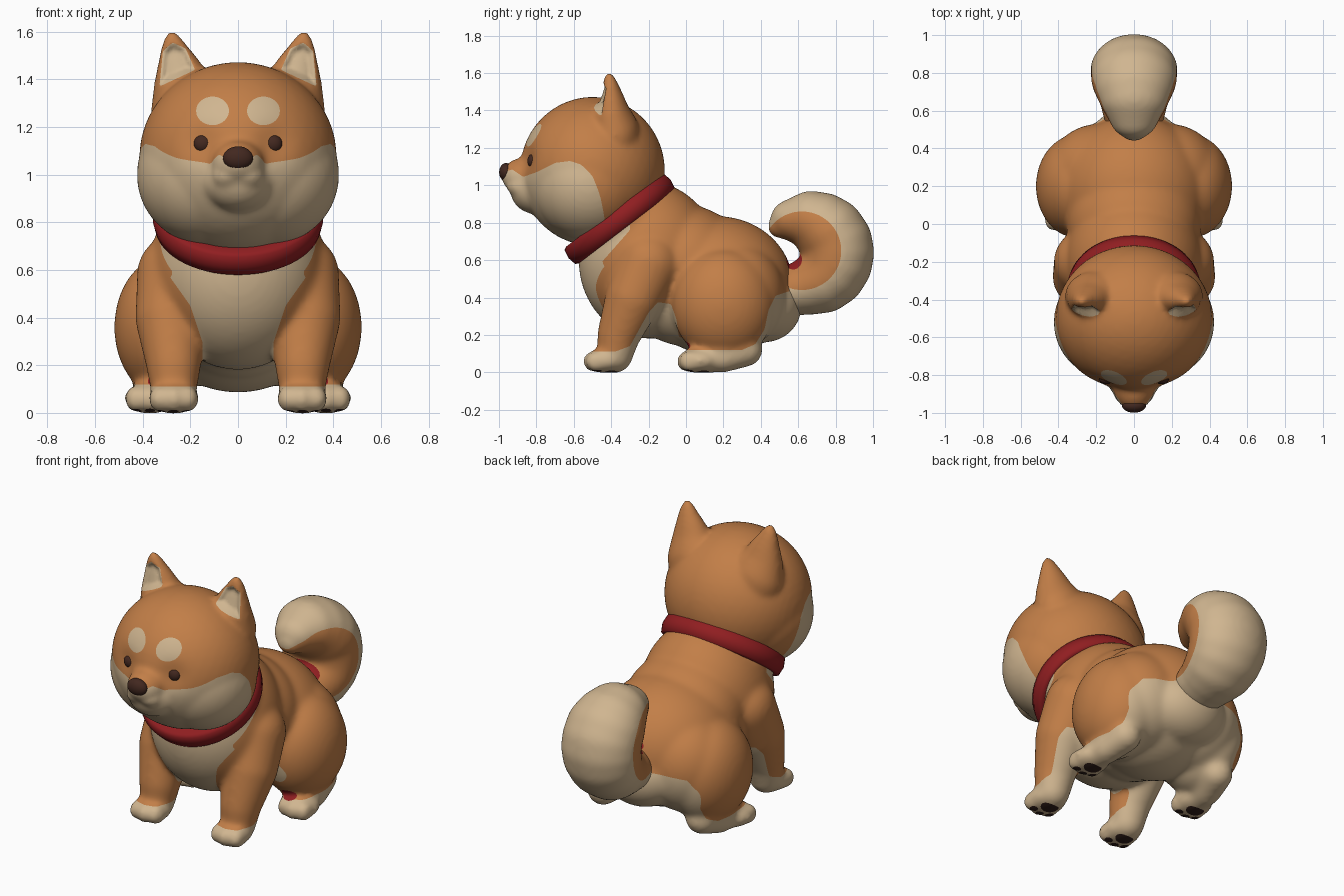
import bpy, bmesh, math
from mathutils import Vector, Matrix

if "Cube" in bpy.data.objects:
    bpy.data.objects.remove(bpy.data.objects["Cube"], do_unlink=True)


def material(name, colour):
    mat = bpy.data.materials.new(name)
    mat.use_nodes = True
    mat.diffuse_color = (*colour, 1)
    mat.node_tree.nodes["Principled BSDF"].inputs["Base Color"].default_value = (*colour, 1)
    return mat


ORANGE, CREAM, RED, BROWN, PAD = range(5)
MATERIALS = [
    material("orange fur", (0.54, 0.21, 0.064)),
    material("cream fur", (0.63, 0.465, 0.28)),
    material("red collar", (0.28, 0.013, 0.015)),
    material("dark brown", (0.055, 0.021, 0.014)),
    material("paw pad", (0.03, 0.013, 0.01)),
]


# ---------- shape helpers ----------
def ball(bm, centre, radii, mirror=False):
    for side in ((1, -1) if mirror else (1,)):
        place = Matrix.Translation((centre[0] * side, centre[1], centre[2]))
        bmesh.ops.create_icosphere(bm, subdivisions=4, radius=1,
                                   matrix=place @ Matrix.Diagonal((*radii, 1)))


def limb(bm, points, scale=(1, 1, 1), mirror=False, steps=6):
    """Chain of balls along x, y, z, radius points."""
    for a, b in zip(points, points[1:]):
        for i in range(steps + 1):
            x, y, z, r = Vector(a).lerp(Vector(b), i / steps)
            ball(bm, (x, y, z), [r * s for s in scale], mirror)


def finish(bm, name, index=None):
    mesh = bpy.data.meshes.new(name)
    bm.to_mesh(mesh)
    bm.free()
    for mat in MATERIALS:
        mesh.materials.append(mat)
    for face in mesh.polygons:
        face.use_smooth = True
        if index is not None:
            face.material_index = index
    obj = bpy.data.objects.new(name, mesh)
    bpy.context.collection.objects.link(obj)
    return obj


def blend(bm, name, smoothing):
    """Fuse the balls into one soft skin and return it as a new bmesh."""
    obj = finish(bm, name)
    remesh = obj.modifiers.new("fuse", 'REMESH')
    remesh.mode = 'VOXEL'
    remesh.voxel_size = 0.014
    smooth = obj.modifiers.new("soften", 'SMOOTH')
    smooth.factor = 0.5
    smooth.iterations = smoothing
    graph = bpy.context.evaluated_depsgraph_get()
    mesh = bpy.data.meshes.new_from_object(obj.evaluated_get(graph))
    bpy.data.objects.remove(obj, do_unlink=True)
    skin = bmesh.new()
    skin.from_mesh(mesh)
    bpy.data.meshes.remove(mesh)
    for face in skin.faces:
        face.material_index = ORANGE
    return skin


def paint(bm, field, index):
    """Cut the skin where the field is zero and colour the positive side."""
    value = {v: field(v.co) for v in bm.verts}
    cuts = []
    for edge in list(bm.edges):
        a, b = edge.verts
        if value[a] * value[b] < 0:
            t = value[a] / (value[a] - value[b])
            cuts.append(bmesh.utils.edge_split(edge, a, min(max(t, 0.03), 0.97))[1])
    for v in cuts:
        value[v] = 0
    bmesh.ops.connect_verts(bm, verts=cuts)
    for face in bm.faces:
        if sum(value[v] for v in face.verts) > 0:
            face.material_index = index


def curve(points, t):
    """Piecewise profile, clamped at both ends."""
    if t <= points[0][0]:
        return points[0][1]
    for (a, u), (b, v) in zip(points, points[1:]):
        if t <= b:
            return u + (v - u) * (t - a) / (b - a)
    return points[-1][1]


def oval(u, v, ru, rv):
    return (1 - math.hypot(u / ru, v / rv)) * min(ru, rv)


# ---------- colour rules ----------
CHEEK = [(-1, 1.06), (-.93, 1.085), (-.87, 1.045), (-.8, 1.07), (-.7, 1.12), (-.62, 1.13),
         (-.56, 1.11), (-.5, 1.05), (-.46, .95), (-.43, .8), (-.41, .5)]
EAR = [(.33, 1.37), (.315, 1.52), (.275, 1.555), (.22, 1.53), (.18, 1.44)]
UNDER = [(-.38, .11), (-.3, .14), (-.245, .24), (-.2, .32), (-.15, .375), (-.08, .365),
         (-.05, .28), (-.03, .12), (.3, .12), (.37, .15), (.42, .23), (.44, .33), (.48, .41), (.6, .45)]
BIB = [(.3, .15), (.45, .2), (.59, .3), (.68, .35), (.76, .38)]
BIB_EDGE = [(.3, -.3), (.5, -.39), (.59, -.45), (.76, -.3)]


def cheeks(p):
    return curve(CHEEK, p.y) - p.z


def brows(p):
    return min(oval(abs(p.x) - .107, p.z - 1.268, .069, .06), -.6 - p.y)


def inner_ear(p):
    x = abs(p.x)
    depth = -.405 - p.y
    for (ax, az), (bx, bz) in zip(EAR, EAR[1:] + EAR[:1]):
        side = (bz - az) * (x - ax) - (bx - ax) * (p.z - az)
        depth = min(depth, -side / math.hypot(bx - ax, bz - az))
    return depth


def underside(p):
    x = abs(p.x)
    belly = min(.4 - p.z, curve([(-.1, .15), (.1, .26)], p.y) - x)
    bib = min(curve(BIB, p.z) - x, curve(BIB_EDGE, p.z) - p.y)
    return max(curve(UNDER, p.y) - p.z, belly, bib)


def pads(p):
    best = -1
    for cx, cy in ((.27, -.49), (.37, 0)):
        x, y = abs(p.x) - cx, p.y - cy
        best = max(best, oval(x, y - .085, .055, .042))
        for toe in (-1, 0, 1):
            best = max(best, oval(x - toe * .055, y - abs(toe) * .015, .022, .026))
    return min(best, .035 - p.z)


def tail_outside(p):
    return math.hypot(p.y - .62, p.z - .65) - .21


def tail_shadow(p):
    return 1 - Vector((p.x / .17, (p.y - .58) / .05, (p.z - .59) / .055)).length


def foot_shadow(p):
    return 1 - Vector(((abs(p.x) - .33) / .05, (p.y - .01) / .05, (p.z - .135) / .03)).length


# ---------- head ----------
bm = bmesh.new()
ball(bm, (0, -.5, 1.075), (.415, .388, .398))
ball(bm, (.13, -.52, 1.0), (.295, .3, .295), True)
ball(bm, (0, -.87, 1.05), (.11, .118, .096))
ball(bm, (0, -.8, .975), (.15, .14, .13))
ball(bm, (.045, -.87, .995), (.07, .09, .06), True)
ball(bm, (0, -.85, .93), (.065, .075, .055))
limb(bm, [(.2, -.38, 1.27, .165), (.23, -.395, 1.36, .125), (.25, -.4, 1.45, .088),
          (.27, -.405, 1.53, .053), (.275, -.41, 1.57, .034)], (1, .8, 1), True)
bm = blend(bm, "head", 11)
for v in bm.verts:
    # hollow the ears and press in the eye sockets
    socket = math.hypot(abs(v.co.x) - .155, v.co.z - 1.13) / .08
    v.co.y += max(0, min(inner_ear(v.co) * 1.2, .03))
    if v.co.y < -.6:
        v.co.y += .022 * math.exp(-socket * socket)
paint(bm, cheeks, CREAM)
paint(bm, brows, CREAM)
paint(bm, inner_ear, CREAM)
finish(bm, "head")

# ---------- nose and eyes ----------
bm = bmesh.new()
ball(bm, (0, -.962, 1.07), (.063, .037, .049))
finish(bm, "nose", BROWN)
bm = bmesh.new()
ball(bm, (.147, -.818, 1.13), (.039, .03, .038), True)
finish(bm, "eyes", BROWN)

# ---------- body, legs and paws ----------
bm = bmesh.new()
ball(bm, (0, .17, .46), (.4, .405, .375))
ball(bm, (0, -.2, .6), (.37, .375, .42))
ball(bm, (0, .0, .58), (.355, .32, .315))
ball(bm, (0, 0, .4), (.3, .3, .26))
ball(bm, (0, -.345, .81), (.335, .3, .22))
ball(bm, (0, .42, .36), (.25, .2, .2))
ball(bm, (.3, .2, .36), (.22, .275, .3), True)
ball(bm, (.19, .26, .41), (.27, .27, .29), True)
limb(bm, [(.27, -.38, .09, .095), (.27, -.36, .2, .115),
          (.28, -.28, .4, .152), (.25, -.2, .58, .175)], mirror=True)
limb(bm, [(.37, .06, .07, .073), (.36, .2, .08, .082), (.33, .32, .12, .09)], mirror=True)
for px, py in ((.27, -.43), (.37, .07)):
    ball(bm, (px, py, .062), (.108, .11, .066), True)
    for toe in (-1, 0, 1):
        ball(bm, (px + toe * .06, py - .065 + abs(toe) * .015, .058), (.046, .058, .058), True)
bm = blend(bm, "body", 20)
paint(bm, underside, CREAM)
paint(bm, tail_shadow, RED)
paint(bm, foot_shadow, RED)
paint(bm, pads, PAD)
finish(bm, "body")

# ---------- curled tail ----------
bm = bmesh.new()
limb(bm, [(0, .5, .42, .12), (0, .67, .465, .157), (0, .735, .492, .175), (0, .778, .534, .186),
          (0, .803, .586, .193), (0, .81, .64, .196), (0, .803, .692, .194), (0, .77, .745, .192),
          (0, .73, .783, .178), (0, .67, .815, .155), (0, .56, .815, .108), (0, .5, .78, .062)],
     (1.18, 1, 1), steps=3)
bm = blend(bm, "tail", 10)
paint(bm, tail_outside, CREAM)
paint(bm, tail_shadow, RED)
finish(bm, "tail")

# ---------- collar ----------
bm = bmesh.new()
profile = [(.27, -.05), (.32, -.056), (.338, -.047), (.348, 0), (.338, .047), (.32, .056), (.27, .05)]
verts = [bm.verts.new((r, 0, z)) for r, z in profile]
edges = [bm.edges.new(pair) for pair in zip(verts, verts[1:])]
bmesh.ops.spin(bm, geom=verts + edges, cent=(0, 0, 0), axis=(0, 0, 1),
               angle=math.tau, steps=64, use_duplicate=False)
bmesh.ops.remove_doubles(bm, verts=bm.verts, dist=0.0005)
bmesh.ops.recalc_face_normals(bm, faces=bm.faces)
bm.transform(Matrix.Translation((0, -.355, .82)) @ Matrix.Rotation(math.radians(37.4), 4, 'X')
             @ Matrix.Diagonal((1.03, .99, 1, 1)))
finish(bm, "collar", RED)
